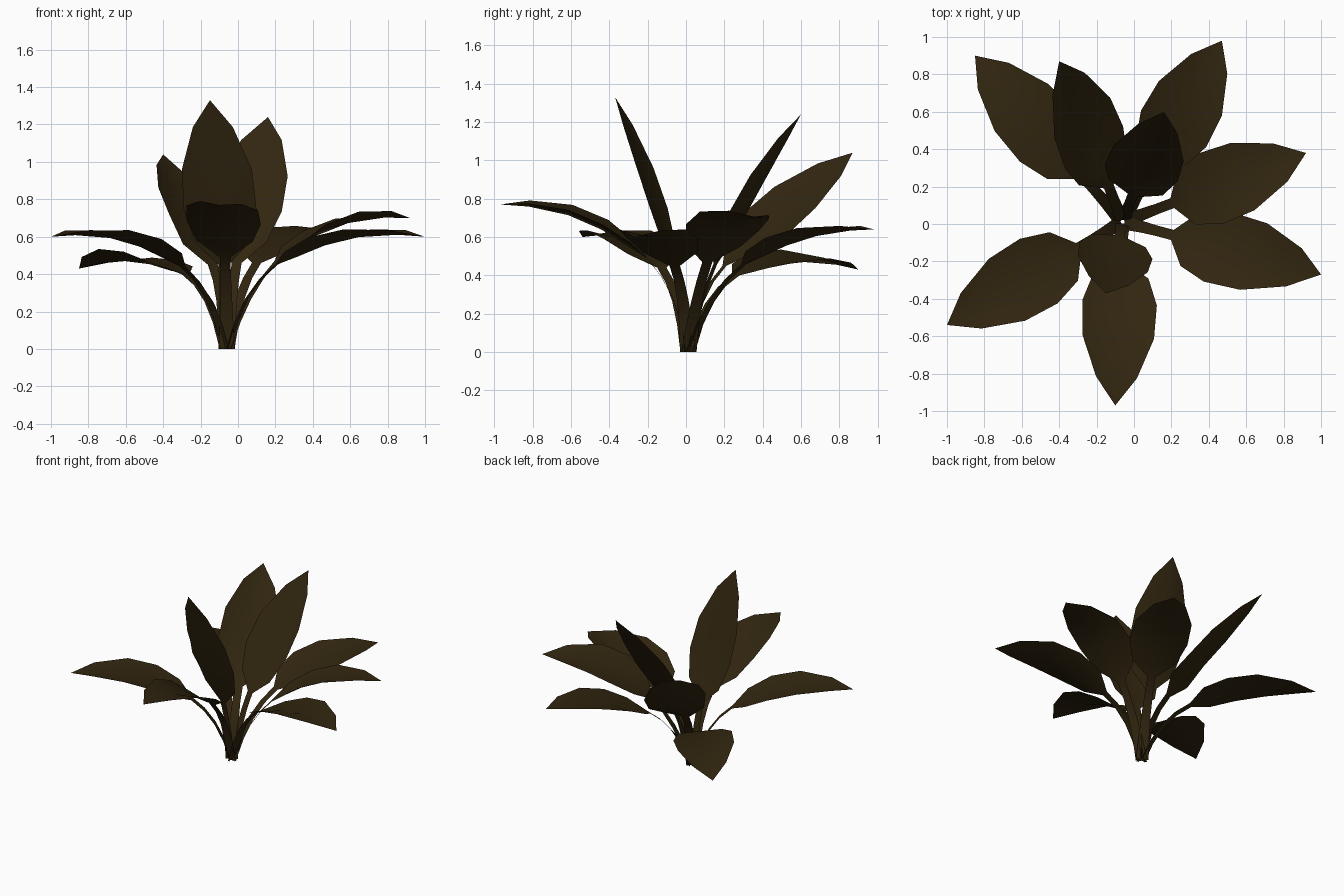
import bpy
import bmesh
from mathutils import Vector, Quaternion

cube = bpy.data.objects.get("Cube")
if cube:
    bpy.data.objects.remove(cube, do_unlink=True)

# One dark foliage colour for stems and blades
foliage = bpy.data.materials.new("dark_olive_brown")
foliage.use_nodes = True
colour = (0.031, 0.019, 0.005, 1)
foliage.diffuse_color = colour
shader = foliage.node_tree.nodes["Principled BSDF"]
shader.inputs["Base Color"].default_value = colour
shader.inputs["Roughness"].default_value = 0.8

UP = Vector((0, 0, 1))
CROWN = Vector((-0.06, 0.012, 0))
ROOT_OFFSET = 0.01

# Blade stations: fraction along the blade and half width
BLADE = [(0, 0.028), (0.13, 0.15), (0.33, 0.2), (0.57, 0.192), (0.83, 0.11), (1, 0)]
# Stem stations: fraction along the stem and half width
STEM = [(0, 0.042), (0.25, 0.036), (0.5, 0.031), (0.75, 0.028)]


def through(a, b, c, middle, f):
    """Quadratic that passes through a, b (at f = middle) and c."""
    wa = (f - middle) * (f - 1) / middle
    wb = f * (f - 1) / (middle * (middle - 1))
    wc = f * (f - middle) / (1 - middle)
    return a * wa + b * wb + c * wc


def bend(a, b, c, f):
    """Quadratic curve from a to c, pulled toward b."""
    return a.lerp(b, f).lerp(b.lerp(c, f), f)


def make_leaf(name, tip, base, middle, roll=0, yaw=0):
    """A strip: narrow flat stem, then a broad pointed blade folded at the midrib."""
    tip = Vector(tip)
    flat = Vector((tip.x, tip.y, 0)) - CROWN
    heading = flat.normalized()
    left = UP.cross(heading)

    def spine(point):
        return CROWN + flat * point[0] + UP * point[1]

    root = CROWN + heading * ROOT_OFFSET
    neck, centre = spine(base), spine(middle)
    lower, upper = (centre - neck).length, (tip - centre).length
    share = lower / (lower + upper)

    def blade_point(f):
        return through(neck, centre, tip, share, f)

    # The stem meets the blade along the blade's own direction
    start = (blade_point(0.05) - neck).normalized()
    pull = neck - start * (neck - root).length * 0.45
    rows = [(bend(root, pull, neck, f), w, 0, 0) for f, w in STEM]
    rows += [(blade_point(f), w, min(1, f * 4), w if f else 0) for f, w in BLADE]

    bm = bmesh.new()
    strips = []
    for i, (point, width, turn, fold) in enumerate(rows):
        if width == 0:
            vertex = bm.verts.new(point)
            strips.append((vertex, vertex, vertex))
            continue
        before = rows[max(i - 1, 0)][0]
        after = rows[min(i + 1, len(rows) - 1)][0]
        along = (after - before).normalized()
        side = Quaternion(UP, yaw * turn) @ left
        side = Quaternion(along, -roll * turn) @ side
        normal = along.cross(side).normalized()
        rim = point + normal * fold * 0.05
        strips.append((bm.verts.new(rim + side * width),
                       bm.verts.new(point - normal * fold * 0.17),
                       bm.verts.new(rim - side * width)))

    # Two faces across, either side of the midrib
    for near, far in zip(strips, strips[1:]):
        for a, b in ((0, 1), (1, 2)):
            corners = [near[b], far[b], far[a], near[a]]
            bm.faces.new(list(dict.fromkeys(corners)))
    for face in bm.faces:
        face.smooth = True
    mesh = bpy.data.meshes.new(name)
    bm.to_mesh(mesh)
    bm.free()
    mesh.materials.append(foliage)
    leaf = bpy.data.objects.new(name, mesh)
    bpy.context.collection.objects.link(leaf)


# Name, tip, then (reach, height) of blade base and blade middle, roll, yaw
LEAVES = [
    ("back_right_low_leaf", (-0.85, 0.9, 0.43), (0.28, 0.4), (0.61, 0.5), -0.12),
    ("back_right_tall_leaf", (-0.4, 0.87, 1.04), (0.22, 0.45), (0.6, 0.76), -0.38),
    ("back_left_leaf", (0.47, 0.98, 0.64), (0.3, 0.46), (0.65, 0.63)),
    ("left_back_leaf", (0.92, 0.38, 0.7), (0.27, 0.47), (0.6, 0.69), 0.1),
    ("left_front_leaf", (1, -0.27, 0.6), (0.25, 0.45), (0.6, 0.62), 0, -0.13),
    ("front_leaf", (-0.1, -0.97, 0.77), (0.22, 0.49), (0.58, 0.73), 0.07),
    ("right_front_leaf", (-1, -0.54, 0.6), (0.25, 0.44), (0.58, 0.61)),
    ("upright_front_leaf", (-0.15, -0.37, 1.33), (0.2, 0.45), (0.56, 0.9)),
    ("upright_back_leaf", (0.16, 0.6, 1.24), (0.24, 0.46), (0.6, 0.88), 0, 0.13),
]
for details in LEAVES:
    make_leaf(*details)
